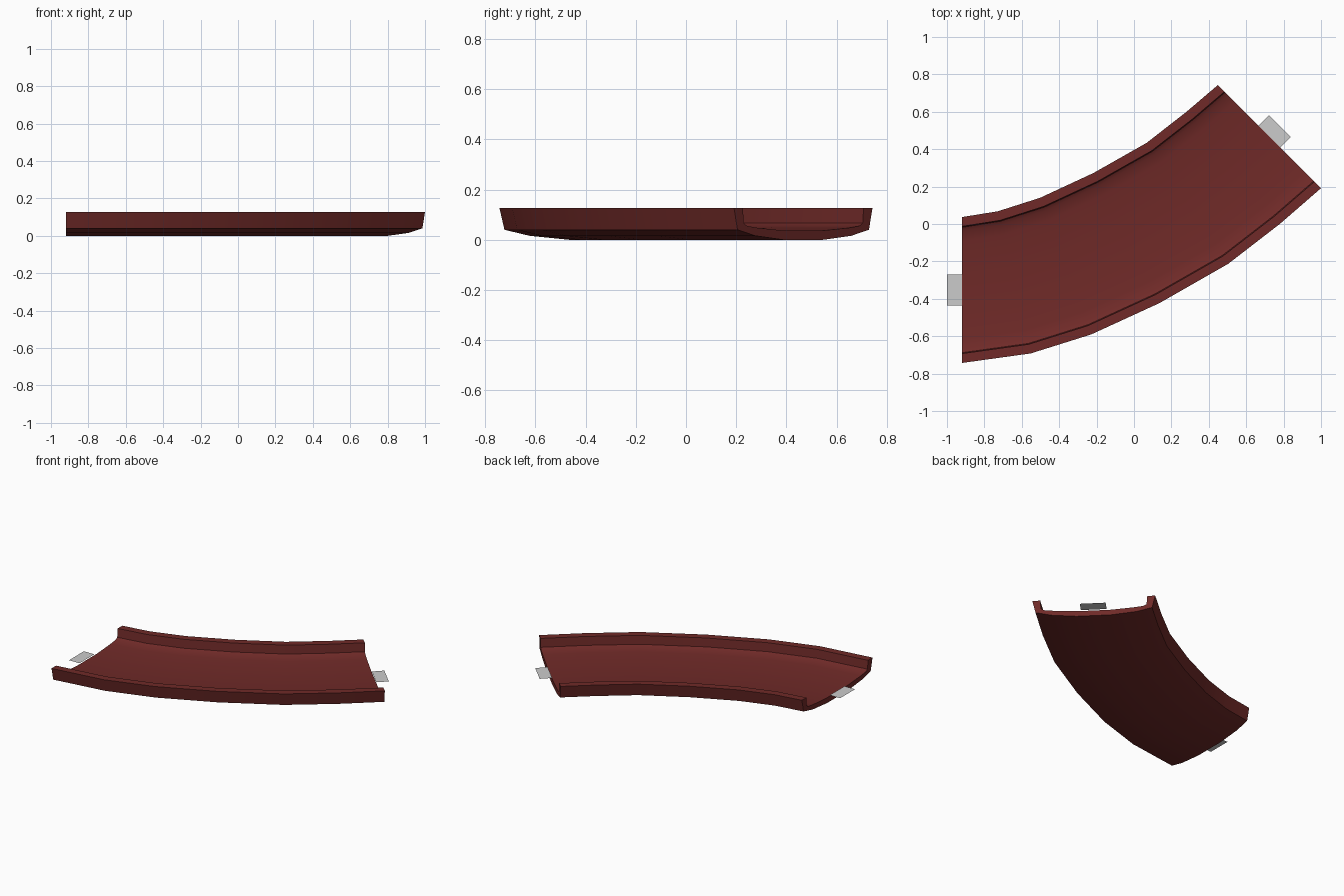
import bpy, bmesh
from math import radians, sin, cos

if "Cube" in bpy.data.objects:
    bpy.data.objects.remove(bpy.data.objects["Cube"])

# centre line of the bend: x, y, heading in degrees
PATH = [(-0.92, -0.353, 0), (-0.64, -0.312, 13), (-0.365, -0.225, 20.5),
        (-0.04, -0.075, 27), (0.285, 0.11, 34), (0.53, 0.30, 39.8),
        (0.724, 0.467, 45)]

# right half of the cross-section: distance from centre line, height
UNDER = [(0.11, 0.0), (0.27, 0.016), (0.37, 0.04), (0.39, 0.126)]
INNER = [(0.34, 0.126), (0.335, 0.066), (0.316, 0.055), (0.26, 0.048), (0.11, 0.037)]


def place(station, along, side, z):
    x, y, deg = station
    a = radians(deg)
    return (x + along * cos(a) + side * sin(a), y + along * sin(a) - side * cos(a), z)


def finish(name, bm, color=None):
    bmesh.ops.recalc_face_normals(bm, faces=bm.faces[:])
    mesh = bpy.data.meshes.new(name)
    bm.to_mesh(mesh)
    bm.free()
    obj = bpy.data.objects.new(name, mesh)
    bpy.context.collection.objects.link(obj)
    if color:
        mat = bpy.data.materials.new(name + "_paint")
        mat.diffuse_color = color
        mat.use_nodes = True
        mat.node_tree.nodes["Principled BSDF"].inputs["Base Color"].default_value = mat.diffuse_color
        mesh.materials.append(mat)
    return obj


# curved channel: mirrored cross-section swept along the bend, ends capped
half = UNDER + INNER
profile = half + [(-s, z) for s, z in reversed(half)]
bm = bmesh.new()
rings = [[bm.verts.new(place(st, 0, s, z)) for s, z in profile] for st in PATH]
n = len(profile)
for a, b in zip(rings, rings[1:]):
    for i in range(n):
        j = (i + 1) % n
        bm.faces.new((a[i], a[j], b[j], b[i]))
for ring in (rings[0], rings[-1]):
    bm.faces.new(ring)
track = finish("curved_channel", bm, (0.16, 0.023, 0.021, 1))
bpy.context.view_layer.objects.active = track
track.select_set(True)
bpy.ops.object.shade_smooth_by_angle(angle=radians(25))

# thin connector tabs at both ends
for name, st, d in (("start_tab", PATH[0], -0.08), ("end_tab", PATH[-1], 0.08)):
    bm = bmesh.new()
    corners = [(0, -0.082), (d, -0.082), (d, 0.082), (0, 0.082)]
    bm.faces.new([bm.verts.new(place(st, u, s, 0.044)) for u, s in corners])
    finish(name, bm)
